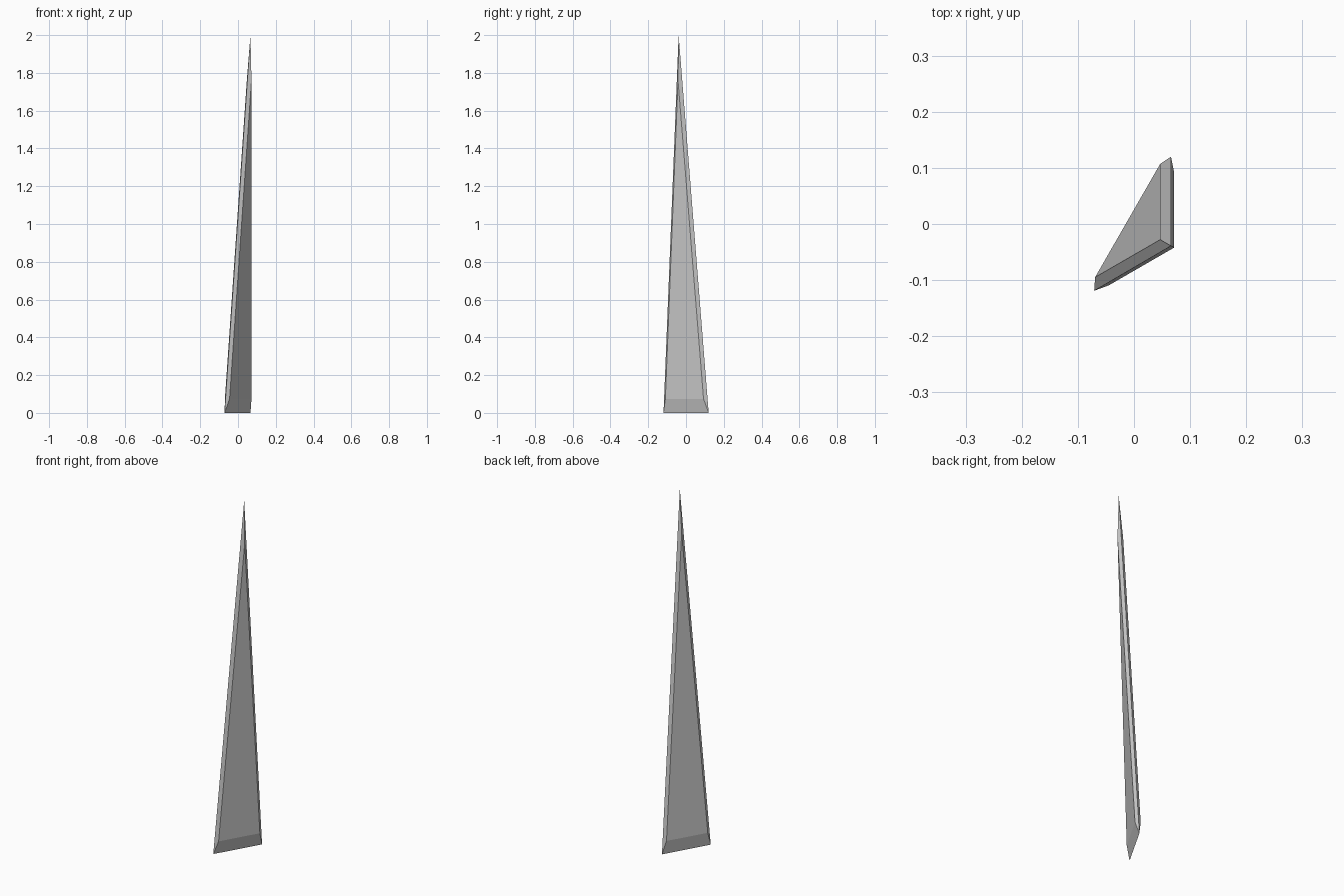
import bpy, bmesh
from mathutils import Vector

if "Cube" in bpy.data.objects:
    bpy.data.objects.remove(bpy.data.objects["Cube"])

# Sharp outer rim of the leaning triangular shard
rim = [(-0.071, -0.119, 0), (0.066, 0.12, 0), (0.066, -0.039, 2.0)]
# Inset triangle, pushed to both sides to make the two flat faces
inset = [(-0.057, -0.102, 0.075), (0.059, 0.10, 0.075), (0.059, -0.035, 1.76)]
offset = Vector((0.0123, -0.0072, -0.0006))

bm = bmesh.new()
outer = [bm.verts.new(p) for p in rim]
for side in (1, -1):
    inner = [bm.verts.new(Vector(p) + side * offset) for p in inset]
    bm.faces.new(inner)
    # Bevelled strips from flat face to rim
    for i in range(3):
        j = (i + 1) % 3
        bm.faces.new((outer[i], outer[j], inner[j], inner[i]))
bmesh.ops.recalc_face_normals(bm, faces=bm.faces)

mesh = bpy.data.meshes.new("shard")
bm.to_mesh(mesh)
bm.free()
bpy.context.collection.objects.link(bpy.data.objects.new("shard", mesh))
